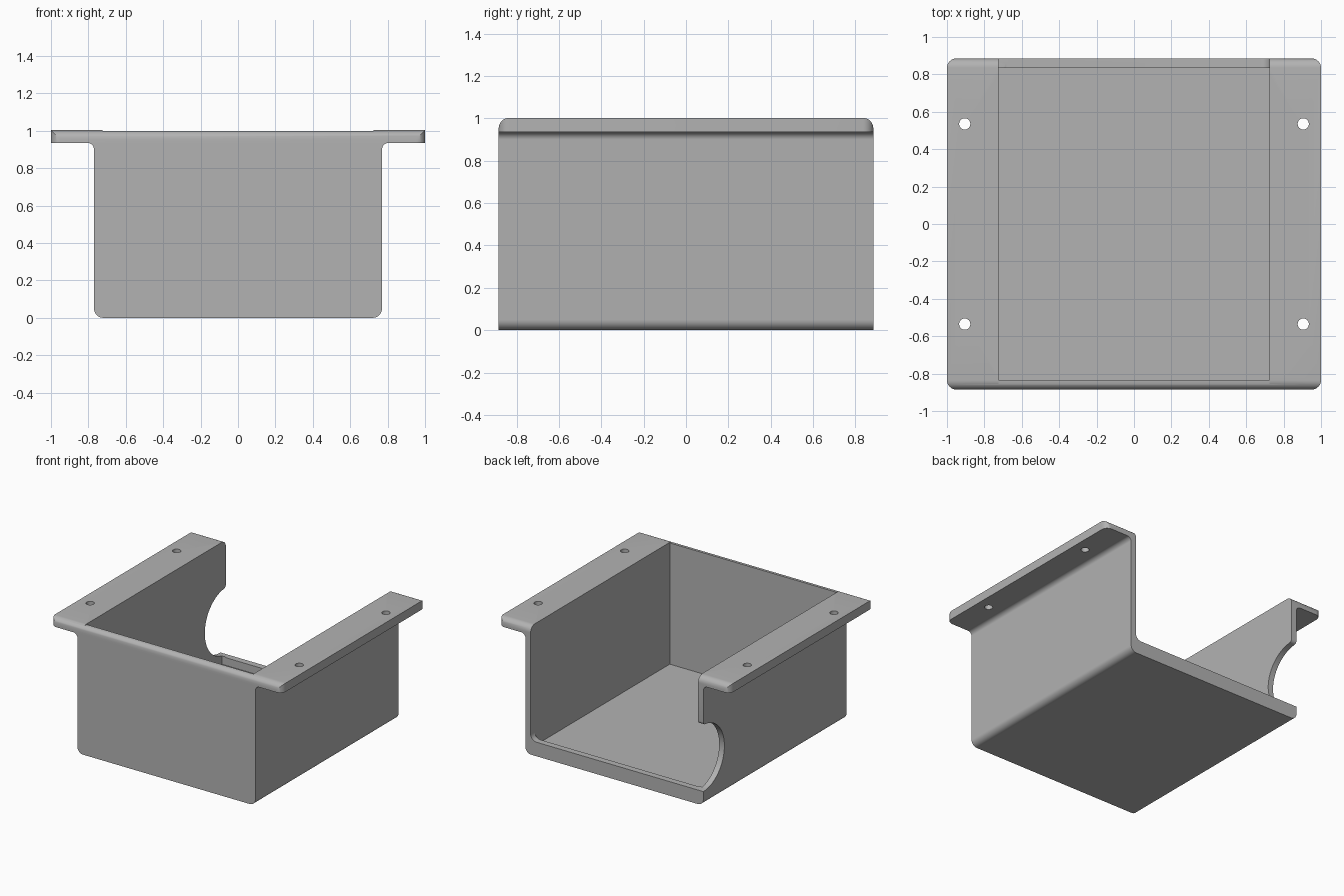
import bpy, bmesh, math

if "Cube" in bpy.data.objects:
    bpy.data.objects.remove(bpy.data.objects["Cube"])

HALF_Y = 0.885      # half depth
WALL_X = 0.77       # outer wall
IN_X = 0.725        # inner wall
IN_Y = 0.835
TOP = 1.003
FLANGE_Z = 0.935
LIP_Z = 0.11
FLOOR_Z = 0.05


def arc(cx, cy, r, a0, a1, n=10):
    return [(cx + r * math.cos(math.radians(a0 + (a1 - a0) * i / n)),
             cy + r * math.sin(math.radians(a0 + (a1 - a0) * i / n))) for i in range(n + 1)]


def prism(name, pts, axis, lo, hi):
    """Extrude a 2D outline along an axis."""
    put = {'x': lambda a, b, t: (t, a, b),
           'y': lambda a, b, t: (a, t, b),
           'z': lambda a, b, t: (a, b, t)}[axis]
    bm = bmesh.new()
    n = len(pts)
    v0 = [bm.verts.new(put(a, b, lo)) for a, b in pts]
    v1 = [bm.verts.new(put(a, b, hi)) for a, b in pts]
    bm.faces.new(v0)
    bm.faces.new(v1)
    for i in range(n):
        j = (i + 1) % n
        bm.faces.new((v0[i], v0[j], v1[j], v1[i]))
    bmesh.ops.recalc_face_normals(bm, faces=bm.faces)
    me = bpy.data.meshes.new(name)
    bm.to_mesh(me)
    bm.free()
    ob = bpy.data.objects.new(name, me)
    bpy.context.collection.objects.link(ob)
    return ob


def rect(x0, x1, y0, y1):
    return [(x0, y0), (x1, y0), (x1, y1), (x0, y1)]


# Solid body: T-shaped section with rounded base and filleted flanges
half = (arc(WALL_X - 0.05, 0.05, 0.05, -90, 0)
        + arc(WALL_X + 0.035, FLANGE_Z - 0.035, 0.035, 180, 90)
        + [(1, FLANGE_Z), (1, TOP)])
body = prism("flanged_tray", half + [(-x, z) for x, z in reversed(half)], 'y', -HALF_Y, HALF_Y)

# Round the flange corners
bm = bmesh.new()
bm.from_mesh(body.data)
corners = [e for e in bm.edges
           if all(abs(abs(v.co.x) - 1) < 1e-4 for v in e.verts)
           and abs(e.verts[0].co.y - e.verts[1].co.y) < 1e-4]
bmesh.ops.bevel(bm, geom=corners, offset=0.05, segments=8, profile=0.5, affect='EDGES')
bm.to_mesh(body.data)
bm.free()

# Main pocket and the slightly lowered front rim
cutters = [prism("pocket_cutter", rect(-IN_X, IN_X, -IN_Y, IN_Y), 'z', FLOOR_Z, 1.2),
           prism("rim_cutter", rect(-IN_X, IN_X, -1.0, -0.8), 'z', 0.998, 1.2)]

# Back opening above the low lip, rounded lower corners
r = 0.05
opening = (arc(-IN_X + r, LIP_Z + r, r, 180, 270) + arc(IN_X - r, LIP_Z + r, r, 270, 360)
           + [(IN_X, 1.2), (-IN_X, 1.2)])
cutters.append(prism("opening_cutter", opening, 'y', 0.8, 1.0))

# Round notch in the left wall with an eased upper corner
nr, nz, f = 0.26, LIP_Z + 0.26, 0.025
fz = nz + math.sqrt((nr + f) ** 2 - f ** 2)
ang = math.degrees(math.atan2(fz - nz, -f))
notch = ([(1.0, LIP_Z)] + arc(HALF_Y, nz, nr, 270, ang, 32)
         + arc(HALF_Y - f, fz, f, ang - 180, 0, 8)[1:] + [(1.0, fz)])
cutters.append(prism("notch_cutter", notch, 'x', -0.9, -0.67))

# Four screw holes
for sx in (-1, 1):
    for sy in (-1, 1):
        cutters.append(prism("hole_cutter", arc(sx * 0.905, sy * 0.535, 0.03, 0, 345, 23),
                             'z', 0.88, 1.2))

for c in cutters:
    c.hide_render = True
    m = body.modifiers.new(c.name, 'BOOLEAN')
    m.operation = 'DIFFERENCE'
    m.solver = 'EXACT'
    m.object = c

# Bake the cuts and remove the cutters
bpy.context.view_layer.update()
dg = bpy.context.evaluated_depsgraph_get()
baked = bpy.data.meshes.new_from_object(body.evaluated_get(dg))
body.modifiers.clear()
body.data = baked
for c in cutters:
    bpy.data.objects.remove(c)

# Single grey finish
grey = bpy.data.materials.new("plain_grey")
grey.diffuse_color = (0.45, 0.45, 0.45, 1)
grey.use_nodes = True
grey.node_tree.nodes["Principled BSDF"].inputs["Base Color"].default_value = grey.diffuse_color
body.data.materials.clear()
body.data.materials.append(grey)

bpy.ops.object.select_all(action='DESELECT')
body.select_set(True)
bpy.context.view_layer.objects.active = body
bpy.ops.object.shade_smooth_by_angle(angle=math.radians(30))
